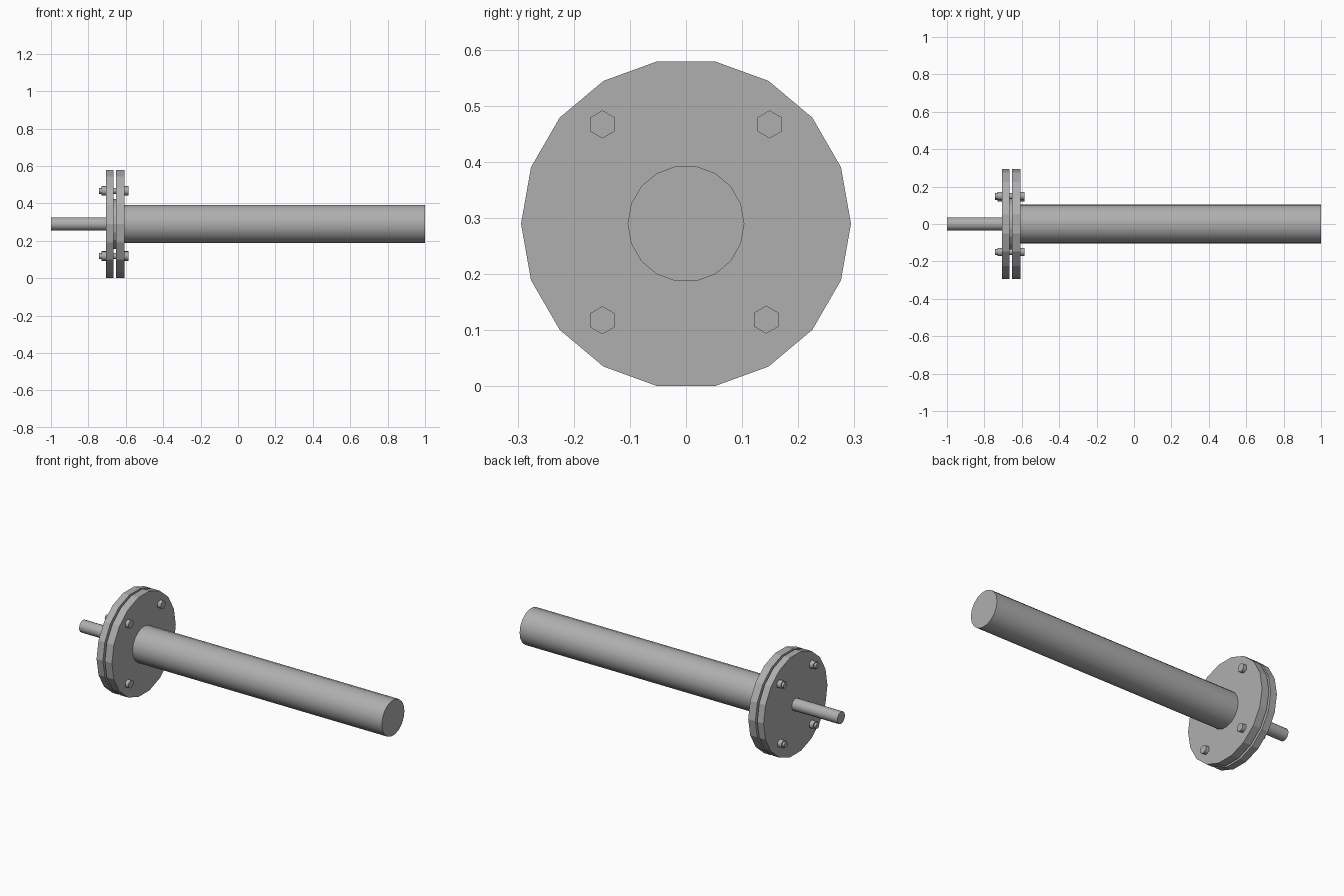
import bpy
import math
from mathutils import Matrix

if "Cube" in bpy.data.objects:
    bpy.data.objects.remove(bpy.data.objects["Cube"])

AXIS_Z = 0.29
STEEL = bpy.data.materials.new("dark_steel")
STEEL.diffuse_color = (0.43, 0.43, 0.43, 1)
STEEL.use_nodes = True
STEEL.node_tree.nodes["Principled BSDF"].inputs["Base Color"].default_value = STEEL.diffuse_color


def cyl(name, x0, x1, r, sides, y=0.0, z=AXIS_Z, smooth=0, turn=0.0):
    """Capped cylinder along x, smoothed below the given angle in degrees."""
    bpy.ops.mesh.primitive_cylinder_add(vertices=sides, radius=r, depth=x1 - x0)
    ob = bpy.context.object
    ob.name = name
    # primitive starts with a vertex on +y; rotate about own axis, then lay along x
    ob.data.transform(Matrix.Rotation(math.radians(90), 4, 'Y') @ Matrix.Rotation(turn, 4, 'Z'))
    ob.location = ((x0 + x1) / 2, y, z)
    ob.data.materials.append(STEEL)
    if smooth:
        bpy.ops.object.shade_smooth_by_angle(angle=math.radians(smooth))
    return ob


# Pipes on both sides of the joint
cyl("main_pipe", -0.61, 1.0, 0.104, 18, smooth=35)
cyl("thin_pipe", -1.0, -0.70, 0.035, 18, smooth=35)

# Pair of flanges with smaller raised faces meeting between them
cyl("flange_outer", -0.706, -0.665, 0.294, 18)
cyl("flange_inner", -0.653, -0.607, 0.294, 18)
cyl("raised_face", -0.67, -0.648, 0.135, 18)

# Four bolts: hex head on the main pipe side, nut and shank tip on the other
hex_turn = math.radians(30)
for i, (y, z) in enumerate([(-0.149, 0.467), (0.149, 0.467),
                            (-0.149, 0.118), (0.143, 0.119)]):
    cyl(f"bolt_head_{i}", -0.609, -0.586, 0.025, 6, y, z, smooth=65, turn=hex_turn)
    cyl(f"bolt_shank_{i}", -0.744, -0.60, 0.016, 12, y, z, smooth=35)
    cyl(f"bolt_nut_{i}", -0.731, -0.704, 0.025, 6, y, z, smooth=65, turn=hex_turn)
